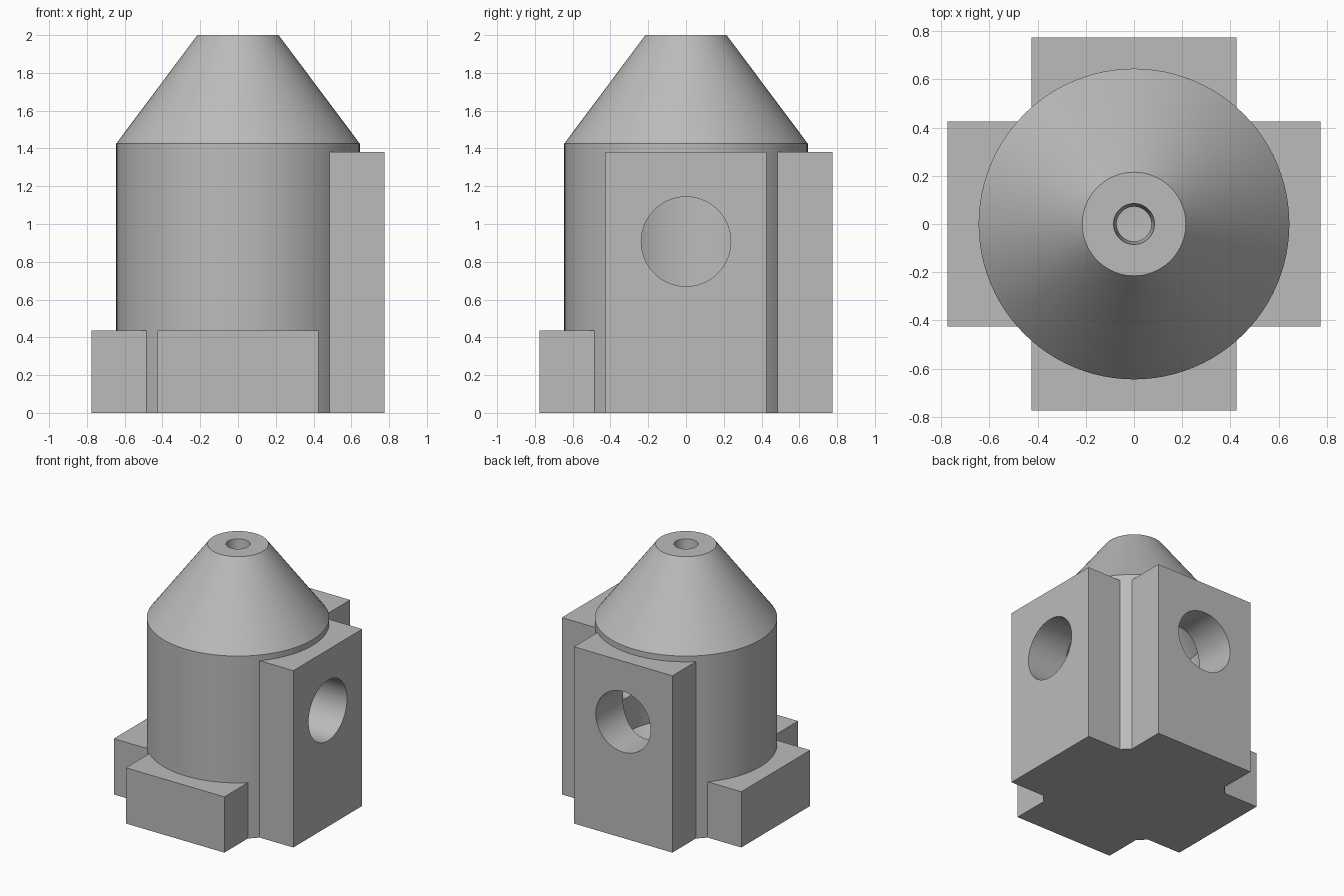
import bpy, bmesh, math
from mathutils import Matrix

cube = bpy.data.objects.get("Cube")
if cube:
    bpy.data.objects.remove(cube, do_unlink=True)

grey = bpy.data.materials.new("plain grey")
grey.use_nodes = True
colour = (0.5, 0.5, 0.5, 1)
grey.diffuse_color = colour
grey.node_tree.nodes["Principled BSDF"].inputs["Base Color"].default_value = colour


def finish(name, bm):
    bmesh.ops.recalc_face_normals(bm, faces=bm.faces)
    mesh = bpy.data.meshes.new(name)
    bm.to_mesh(mesh)
    bm.free()
    mesh.materials.append(grey)
    obj = bpy.data.objects.new(name, mesh)
    bpy.context.collection.objects.link(obj)
    return obj


def lathe(name, profile, sides=96):
    """Closed solid from (radius, height) points that start and end on the axis."""
    bm = bmesh.new()
    verts = [bm.verts.new((r, 0, z)) for r, z in profile]
    edges = [bm.edges.new(pair) for pair in zip(verts, verts[1:])]
    bmesh.ops.spin(bm, geom=verts + edges, cent=(0, 0, 0), axis=(0, 0, 1),
                   angle=math.tau, steps=sides)
    bmesh.ops.remove_doubles(bm, verts=bm.verts, dist=0.0001)
    return finish(name, bm)


def block(name, angle, height):
    """Square buttress pointing outward at the given angle."""
    inner, outer, width = 0.3, 0.775, 0.85
    bm = bmesh.new()
    bmesh.ops.create_cube(bm, size=1)
    bmesh.ops.scale(bm, vec=(outer - inner, width, height), verts=bm.verts)
    bmesh.ops.translate(bm, vec=((inner + outer) / 2, 0, height / 2), verts=bm.verts)
    bmesh.ops.rotate(bm, cent=(0, 0, 0), matrix=Matrix.Rotation(angle, 3, 'Z'), verts=bm.verts)
    return finish(name, bm)


def port(name, angle):
    """Horizontal round cutter running outward from the centre."""
    bm = bmesh.new()
    bmesh.ops.create_cone(bm, cap_ends=True, segments=64, radius1=0.237, radius2=0.237, depth=0.9)
    bmesh.ops.rotate(bm, cent=(0, 0, 0), matrix=Matrix.Rotation(math.pi / 2, 3, 'Y'), verts=bm.verts)
    bmesh.ops.translate(bm, vec=(0.5, 0, 0.907), verts=bm.verts)
    bmesh.ops.rotate(bm, cent=(0, 0, 0), matrix=Matrix.Rotation(angle, 3, 'Z'), verts=bm.verts)
    return finish(name, bm)


def combine(target, tool, operation):
    mod = target.modifiers.new(tool.name, 'BOOLEAN')
    mod.operation = operation
    mod.solver = 'EXACT'
    mod.object = tool
    bpy.context.view_layer.objects.active = target
    bpy.ops.object.modifier_apply(modifier=mod.name)
    bpy.data.objects.remove(tool, do_unlink=True)


# Round body with a truncated cone roof
housing = lathe("housing", [(0, 0), (0.645, 0), (0.645, 1.425), (0.215, 2), (0, 2)])

# Two low blocks and two tall blocks around the body
quarter = math.pi / 2
for name, turn, height in (("left_block", 0, 1.38), ("back_block", 1, 1.38),
                           ("right_block", 2, 0.435), ("front_block", 3, 0.435)):
    combine(housing, block(name, turn * quarter, height), 'UNION')

# Hollow chamber with funnel floor and tapered top bore
chamber = lathe("chamber_cutter", [(0, 0.12), (0.5, 0.4), (0.5, 1.28), (0.072, 1.85),
                                   (0.085, 2), (0.085, 2.1), (0, 2.1)])
combine(housing, chamber, 'DIFFERENCE')

# Round ports through the tall blocks
for turn in (0, 1):
    combine(housing, port("port_cutter", turn * quarter), 'DIFFERENCE')

# Smooth curved walls, sharp corners
bpy.ops.object.select_all(action='DESELECT')
housing.select_set(True)
bpy.context.view_layer.objects.active = housing
bpy.ops.object.shade_smooth_by_angle(angle=math.radians(25))
